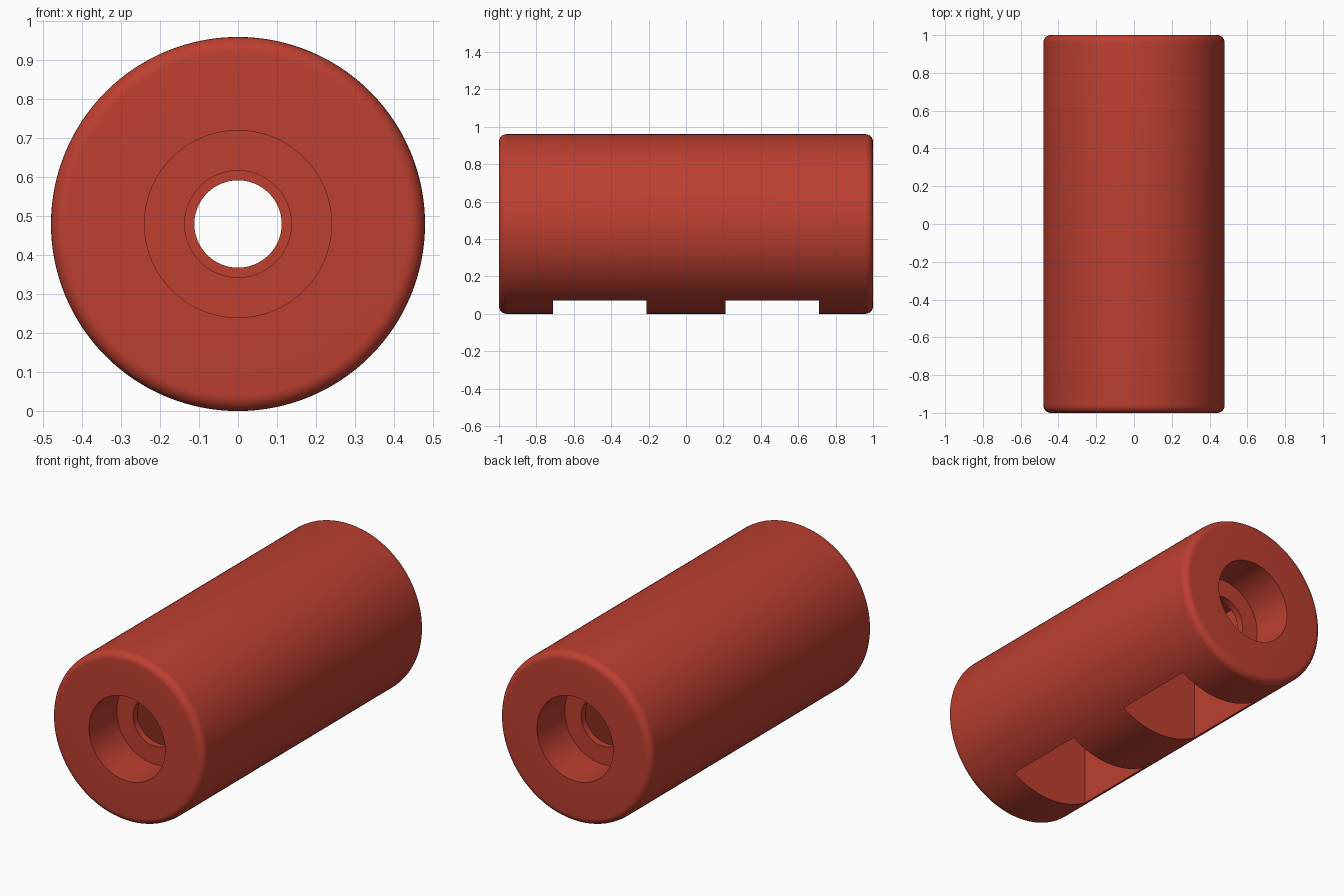
import bpy, bmesh, math

if "Cube" in bpy.data.objects:
    bpy.data.objects.remove(bpy.data.objects["Cube"])

R, MID = 0.48, 0.48          # outer radius, axis height
SEG = 128

red = bpy.data.materials.new("brick_red")
red.diffuse_color = (0.51, 0.05, 0.03, 1)
red.use_nodes = True
red.node_tree.nodes["Principled BSDF"].inputs["Base Color"].default_value = red.diffuse_color


def add_object(name, bm):
    bmesh.ops.recalc_face_normals(bm, faces=bm.faces)
    mesh = bpy.data.meshes.new(name)
    bm.to_mesh(mesh)
    bm.free()
    mesh.materials.append(red)
    obj = bpy.data.objects.new(name, mesh)
    bpy.context.collection.objects.link(obj)
    return obj


# Half profile (radius, y): bore, wall hole, end recess, rounded rim
half = [(0.112, 0.46), (0.137, 0.46), (0.137, 0.75), (0.24, 0.75), (0.24, 1.0)]
f = 0.04
for i in range(8):
    a = math.pi / 2 * (1 - i / 7)
    half.append((R - f + f * math.cos(a), 1 - f + f * math.sin(a)))
profile = half + [(r, -y) for r, y in reversed(half)]

# Turned roller body around the y axis
bm = bmesh.new()
rings = []
for k in range(SEG):
    a = 2 * math.pi * k / SEG
    rings.append([bm.verts.new((r * math.cos(a), y, MID + r * math.sin(a))) for r, y in profile])
n = len(profile)
for k in range(SEG):
    p, q = rings[k], rings[(k + 1) % SEG]
    for i in range(n):
        j = (i + 1) % n
        bm.faces.new((p[i], p[j], q[j], q[i]))
body = add_object("roller_body", bm)

# Two square pockets open at the underside
for side in (-1, 1):
    bm = bmesh.new()
    bmesh.ops.create_cube(bm, size=1)
    z0, z1 = -0.2, MID + 0.25
    for v in bm.verts:
        v.co.x *= 0.5
        v.co.y = v.co.y * 0.5 + side * 0.46
        v.co.z = z0 + (v.co.z + 0.5) * (z1 - z0)
    cutter = add_object("pocket_cutter", bm)
    cutter.hide_render = True
    mod = body.modifiers.new("pocket", "BOOLEAN")
    mod.operation = "DIFFERENCE"
    mod.solver = "EXACT"
    mod.object = cutter
    bpy.context.view_layer.objects.active = body
    bpy.ops.object.modifier_apply(modifier=mod.name)
    bpy.data.objects.remove(cutter)

bpy.ops.object.select_all(action="DESELECT")
body.select_set(True)
bpy.context.view_layer.objects.active = body
bpy.ops.object.shade_smooth_by_angle(angle=math.radians(30))
